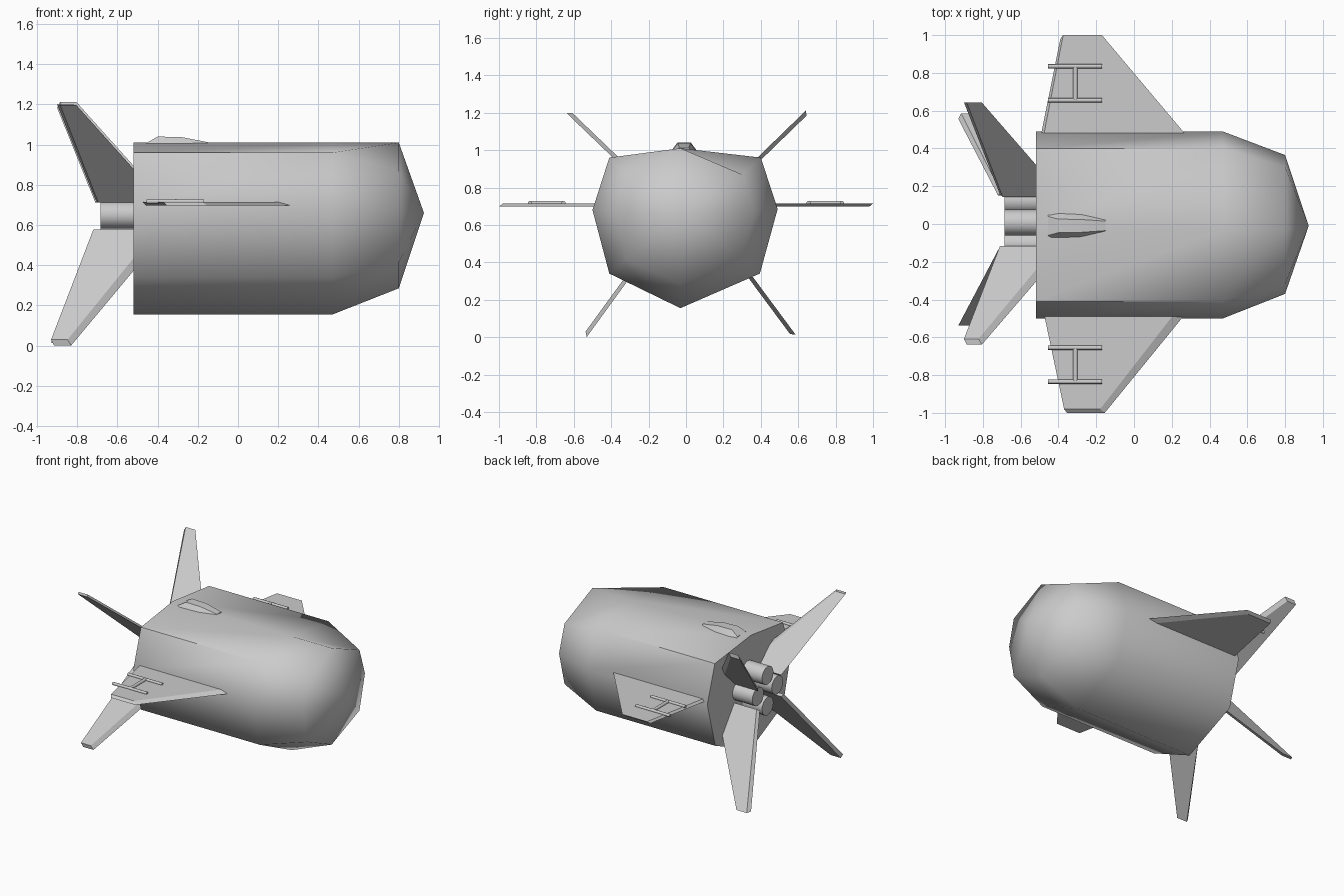
import bpy
from math import pi
from mathutils import Vector

if "Cube" in bpy.data.objects:
    bpy.data.objects.remove(bpy.data.objects["Cube"])


def mesh_object(name, verts, faces, smooth=None):
    me = bpy.data.meshes.new(name)
    me.from_pydata(verts, [], faces)
    ob = bpy.data.objects.new(name, me)
    bpy.context.collection.objects.link(ob)
    bpy.ops.object.select_all(action='DESELECT')
    ob.select_set(True)
    bpy.context.view_layer.objects.active = ob
    bpy.ops.object.mode_set(mode='EDIT')
    bpy.ops.mesh.select_all(action='SELECT')
    bpy.ops.mesh.normals_make_consistent(inside=False)
    bpy.ops.object.mode_set(mode='OBJECT')
    if smooth:
        bpy.ops.object.shade_smooth_by_angle(angle=smooth)
    return ob


def loft(name, rings, tip=None, smooth=None):
    n = len(rings[0])
    verts = [v for r in rings for v in r]
    faces = [list(range(n))]
    for k in range(len(rings) - 1):
        for i in range(n):
            j = (i + 1) % n
            faces.append([k * n + i, k * n + j, k * n + n + j, k * n + n + i])
    last = (len(rings) - 1) * n
    if tip:
        verts.append(tip)
        faces += [[last + i, last + (i + 1) % n, len(verts) - 1] for i in range(n)]
    else:
        faces.append(list(range(last, last + n)))
    return mesh_object(name, verts, faces, smooth)


def fin(name, root, tip, xs, thick=0.022, lead=0.045, trail=0.015):
    # swept plate: one side cut back at the leading edge, the other at the trailing edge
    d = Vector((0, tip[0] - root[0], tip[1] - root[1])).normalized()
    n = Vector((0, -d.z, d.y)) * thick / 2
    x_rt, x_tt, x_tl, x_rl = xs
    rings = []
    for side, cl, ct, end in ((-1, lead, 0, 0.02), (1, 0, trail, 0)):
        ring = []
        for x, p, e in ((x_rt + ct, root, 0), (x_tt + ct, tip, end),
                        (x_tl - cl * 0.4, tip, end), (x_rl - cl, root, 0)):
            ring.append(Vector((x, p[0], p[1])) + n * side - d * e)
        rings.append(ring)
    return loft(name, rings)


def rod(name, a, b, r, sides):
    a, b = Vector(a), Vector(b)
    bpy.ops.mesh.primitive_cylinder_add(vertices=sides, radius=r, depth=(b - a).length,
                                        location=(a + b) / 2)
    ob = bpy.context.object
    ob.name = name
    ob.rotation_euler = (b - a).to_track_quat('Z', 'Y').to_euler()
    bpy.ops.object.shade_smooth_by_angle(angle=pi / 4)
    return ob


# Hull: eight-sided section, tapering to a blunt nose
hull = [(-.03, 1.01), (.40, .96), (.49, .685), (.395, .34),
        (-.03, .155), (-.41, .34), (-.50, .68), (-.41, .96)]
nose = [(-.03, 1.01), (.30, .87), (.365, .67), (.30, .415),
        (-.03, .285), (-.32, .415), (-.37, .67), (-.32, .87)]
loft("hull", [[(-.52, y, z) for y, z in hull], [(.47, y, z) for y, z in hull],
              [(.80, y, z) for y, z in nose]], tip=(.925, -.01, .66), smooth=1.1)

# Cockpit hump on top of the hull: x, base half width, top half width, top height
stations = [(-.455, .077, .05, 1.008), (-.40, .077, .036, 1.04),
            (-.28, .072, .034, 1.037), (-.15, .045, .025, 1.012)]
loft("canopy", [[(x, -.01 - b, .985), (x, -.01 - t, z), (x, -.01 + t, z), (x, -.01 + b, .985)]
                for x, b, t, z in stations], smooth=pi / 6)

# Side wings
fin("wing_left", (.46, .706), (1.0, .706), (-.495, -.39, -.17, .285), .016, .06)
fin("wing_right", (-.46, .706), (-1.0, .706), (-.48, -.37, -.155, .285), .016, .06)

# Tail fins
upper_xs = (-.71, -.90, -.805, -.37)
lower_xs = (-.72, -.93, -.83, -.36)
fin("tail_fin_upper_left", (.15, .72), (.65, 1.205), upper_xs)
fin("tail_fin_upper_right", (-.125, .72), (-.63, 1.205), upper_xs)
fin("tail_fin_lower_left", (.16, .57), (.577, .007), lower_xs)
fin("tail_fin_lower_right", (-.13, .57), (-.54, .007), lower_xs)

# Racks on the wings: two rails and a crossbar
for side, label in ((1, "left"), (-1, "right")):
    for k, y in enumerate((.655, .835)):
        rod(f"rail_{label}_{k + 1}", (-.455, side * y, .717), (-.17, side * y, .717), .011, 12)
    rod(f"rail_bar_{label}", (-.31, side * .655, .717), (-.31, side * .835, .717), .012, 12)

# Four engine nozzles in a diamond
for k, (dy, dz) in enumerate(((0, .115), (.115, 0), (0, -.115), (-.115, 0))):
    y, z = .008 + dy, .65 + dz
    rod(f"engine_{k + 1}", (-.685, y, z), (-.50, y, z), .068, 16)
